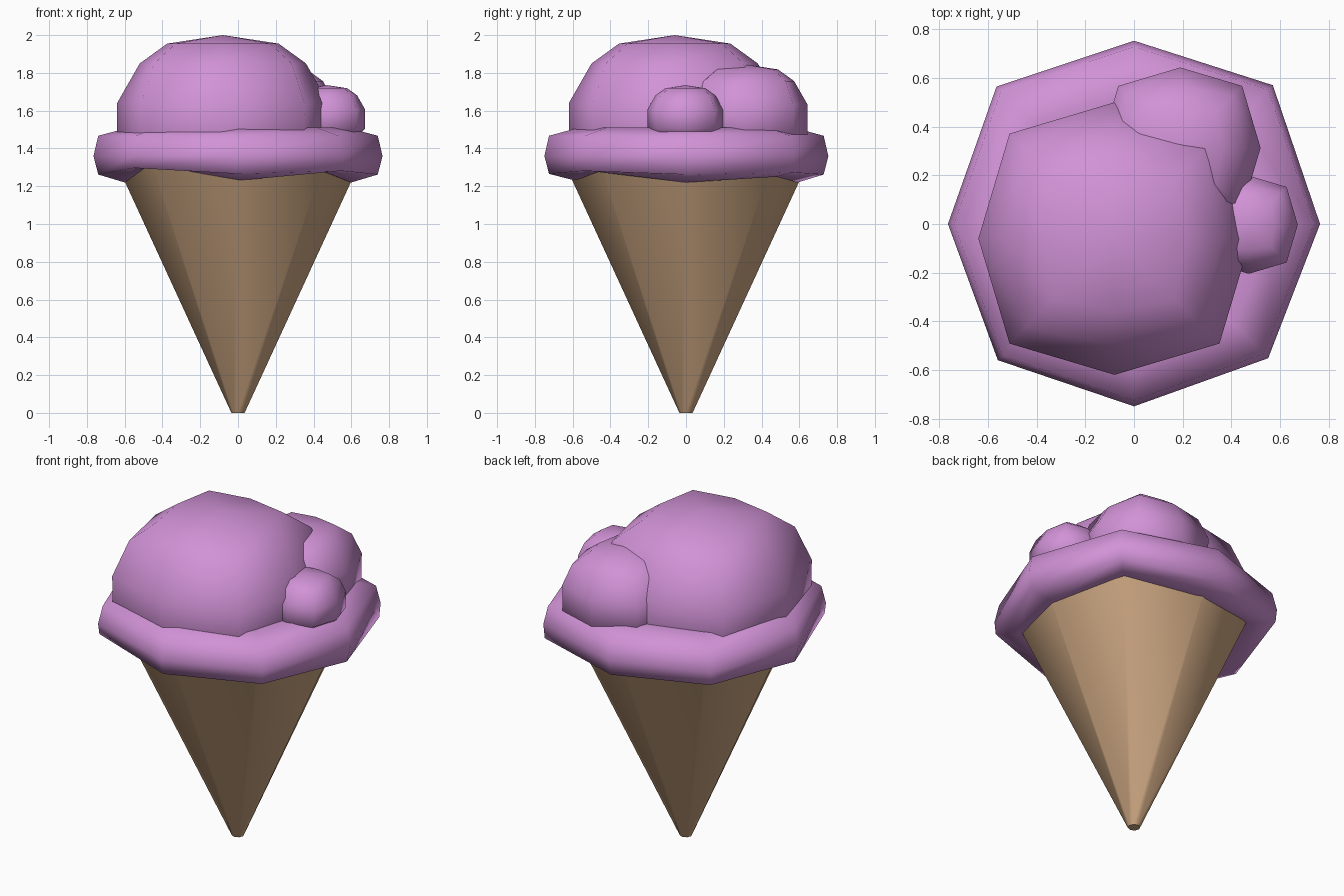
import bpy, bmesh
from math import cos, sin, pi, radians

if "Cube" in bpy.data.objects:
    bpy.data.objects.remove(bpy.data.objects["Cube"])


def material(name, rgb):
    m = bpy.data.materials.new(name)
    m.diffuse_color = (*rgb, 1)
    m.use_nodes = True
    m.node_tree.nodes["Principled BSDF"].inputs["Base Color"].default_value = m.diffuse_color
    return m


cream = material("berry_cream", (0.64, 0.29, 0.68))
wafer = material("wafer", (0.60, 0.38, 0.22))


def loft(name, rings, mat, closed=False, angle=180):
    """Skin rings of 8 points; cap the ends or join last ring to first."""
    bm = bmesh.new()
    loops = [[bm.verts.new(p) for p in ring] for ring in rings]
    pairs = list(zip(loops, loops[1:]))
    if closed:
        pairs.append((loops[-1], loops[0]))
    for a, b in pairs:
        for i in range(8):
            j = (i + 1) % 8
            bm.faces.new((a[i], a[j], b[j], b[i]))
    if not closed:
        bm.faces.new(loops[0][::-1])
        bm.faces.new(loops[-1])
    # collapse zero-radius rings into poles
    bmesh.ops.remove_doubles(bm, verts=bm.verts, dist=1e-4)
    bmesh.ops.recalc_face_normals(bm, faces=bm.faces)
    me = bpy.data.meshes.new(name)
    bm.to_mesh(me)
    bm.free()
    ob = bpy.data.objects.new(name, me)
    bpy.context.collection.objects.link(ob)
    me.materials.append(mat)
    bpy.ops.object.select_all(action='DESELECT')
    ob.select_set(True)
    bpy.context.view_layer.objects.active = ob
    if angle == 180:
        bpy.ops.object.shade_smooth()
    else:
        bpy.ops.object.shade_smooth_by_angle(angle=radians(angle))
    return ob


def ring(r, z, diag=1.0, c=(0, 0)):
    """Eight points, the diagonal ones pushed out by a factor."""
    return [(c[0] + r * (diag if i % 2 else 1) * cos(i * pi / 4),
             c[1] + r * (diag if i % 2 else 1) * sin(i * pi / 4), z) for i in range(8)]


# Wafer cone
loft("cone", [ring(0.035, 0), ring(0.68, 1.40)], wafer, angle=50)

# Drooping rim: slightly uneven octagonal ring
push = [1, 1.055, 0.985, 1.045, 1, 1.035, 0.98, 1.02]
lift = [0, 0.03, 0, 0.06, 0, 0.10, 0.01, 0.055]
profile = [(0.40, 1.30, 0.3), (0.60, 1.22, 1), (0.74, 1.262, 0.35), (0.765, 1.36, 0),
           (0.74, 1.467, 0), (0.58, 1.51, 0), (0.38, 1.50, 0)]
rim = []
for r, z, w in profile:
    rim.append([(r * (push[i] + w * 0.07 * (i % 2)) * cos(i * pi / 4),
                 r * (push[i] + w * 0.07 * (i % 2)) * sin(i * pi / 4),
                 z + w * lift[i]) for i in range(8)])
loft("rim", rim, cream, closed=True)

# Scoops: one squarish ball shape at three sizes (centre, scale)
ball = [(0, -0.40, 1), (0.26, -0.36, 1), (0.42, -0.27, 1), (0.56, -0.14, 1.08),
        (0.56, 0.14, 1.09), (0.44, 0.35, 1.17), (0.295, 0.455, 1.2), (0, 0.50, 1)]
for name, (x, y, z), s in [("main_scoop", (-0.08, -0.06, 1.50), 1.0),
                           ("back_scoop", (0.19, 0.313, 1.55), 0.59),
                           ("small_scoop", (0.472, -0.003, 1.555), 0.36)]:
    loft(name, [ring(r * s, z + h * s, d, (x, y)) for r, h, d in ball], cream)
